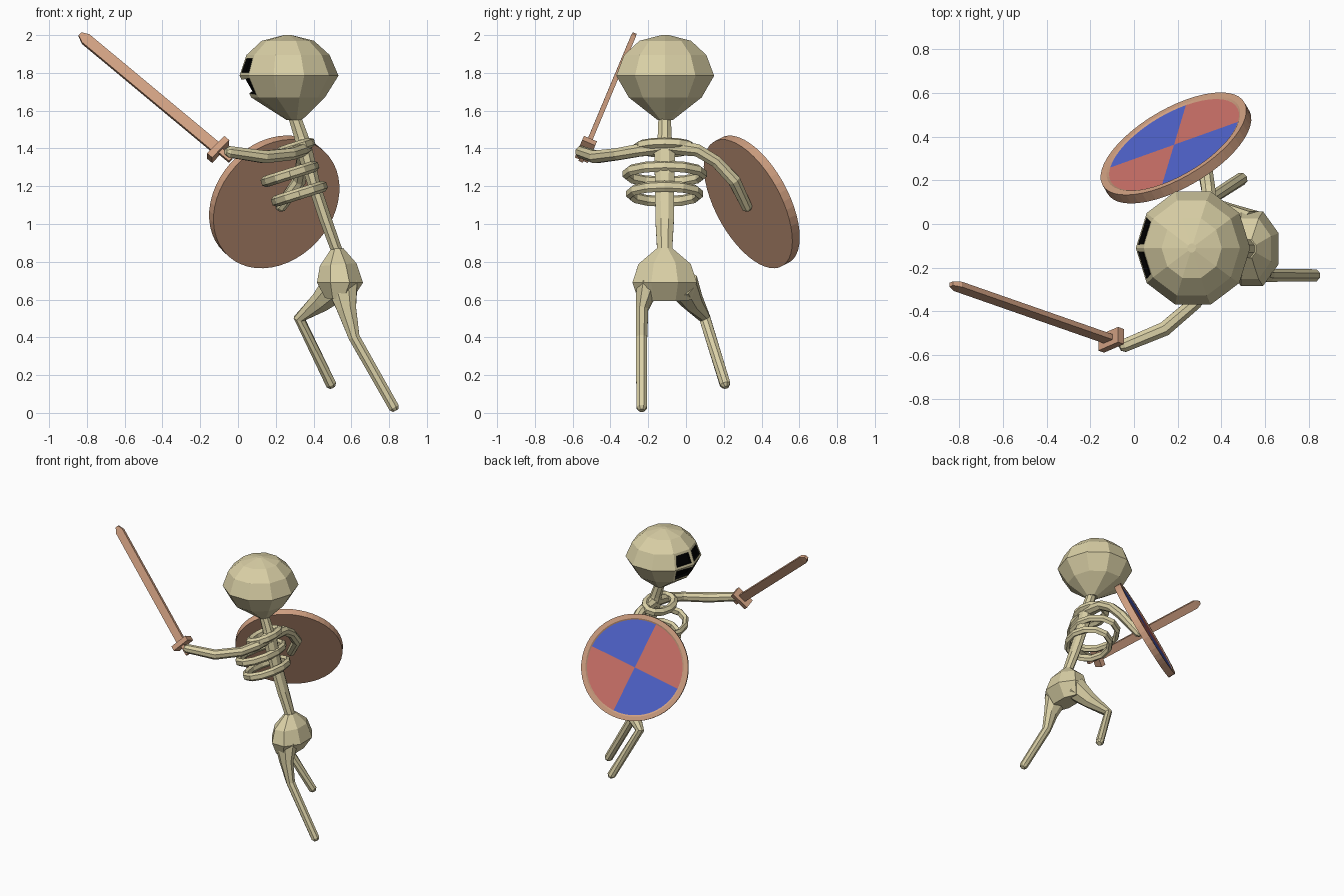
import bpy, bmesh, math
from mathutils import Vector as V, Matrix

if "Cube" in bpy.data.objects:
    bpy.data.objects.remove(bpy.data.objects["Cube"])


def mat(name, *rgb):
    m = bpy.data.materials.new(name)
    m.diffuse_color = (*rgb, 1)
    m.use_nodes = True
    m.node_tree.nodes["Principled BSDF"].inputs["Base Color"].default_value = m.diffuse_color
    return m


BONE = mat("bone", 0.70, 0.63, 0.38)
WOOD = mat("wood", 0.63, 0.35, 0.22)
RED = mat("red", 0.60, 0.165, 0.14)
BLUE = mat("blue", 0.08, 0.127, 0.61)
DARK = mat("dark", 0.0, 0.0, 0.0)


def finish(name, bm, *mats):
    bmesh.ops.recalc_face_normals(bm, faces=bm.faces)
    me = bpy.data.meshes.new(name)
    bm.to_mesh(me)
    bm.free()
    for m in mats:
        me.materials.append(m)
    ob = bpy.data.objects.new(name, me)
    bpy.context.collection.objects.link(ob)
    return ob


def skin(bm, rings, closed=False):
    n = len(rings[0])
    pairs = list(zip(rings, rings[1:])) + ([(rings[-1], rings[0])] if closed else [])
    for a, b in pairs:
        for i in range(n):
            bm.faces.new((a[i], a[(i + 1) % n], b[(i + 1) % n], b[i]))
    if not closed:
        bm.faces.new(rings[0])
        bm.faces.new(rings[-1])


def tube(name, pts, radii, ref=(0, 1, 0), sides=8, closed=False):
    """Bone along a path; each radius is a number or an (across, along ref) pair."""
    bm, rings, n = bmesh.new(), [], len(pts)
    pts = [V(p) for p in pts]
    for i, p in enumerate(pts):
        prev = pts[i - 1] if i or closed else p
        nxt = pts[(i + 1) % n] if i < n - 1 or closed else p
        t = (nxt - p).normalized() + (p - prev).normalized()
        u = V(ref).cross(t).normalized()
        v = t.normalized().cross(u)
        r = radii[i] if isinstance(radii, list) else radii
        a, b = r if isinstance(r, tuple) else (r, r)
        ang = [2 * math.pi * (k + 0.5) / sides for k in range(sides)]
        rings.append([bm.verts.new(p + u * a * math.cos(q) + v * b * math.sin(q)) for q in ang])
    skin(bm, rings, closed)
    return finish(name, bm, BONE)


def limb(name, pts, radii, ref):
    """Tube with a rounded far end."""
    a, b, r = V(pts[-2]), V(pts[-1]), radii[-1]
    d = (b - a).normalized()
    return tube(name, pts[:-1] + [b - d * r * 0.6, b], radii + [r * 0.55], ref)


# Skull: ten-sided lathe, recessed eyes and mouth
bm, rings = bmesh.new(), []
for z, r, cx in [(1.55, .04, .298), (1.67, .195, .265), (1.785, .262, .27),
                 (1.895, .22, .265), (1.97, .138, .264), (2.0, .02, .264)]:
    rings.append([bm.verts.new((cx + r * math.cos(k * math.pi / 5),
                                -.11 + r * 1.04 * math.sin(k * math.pi / 5), z)) for k in range(10)])
skin(bm, rings)
bm.normal_update()
bmesh.ops.recalc_face_normals(bm, faces=bm.faces)


def front_faces(lo, hi):
    return [f for f in bm.faces if lo < f.calc_center_median().z < hi
            and f.calc_center_median().x < .07 and len(f.verts) == 4]


eyes, mouth = front_faces(1.79, 1.89), front_faces(1.68, 1.78)
bmesh.ops.inset_individual(bm, faces=eyes, thickness=.026)
bmesh.ops.inset_region(bm, faces=mouth, thickness=.024)
for f in eyes + mouth:
    f.material_index = 1
for group in (eyes, mouth):
    bmesh.ops.inset_region(bm, faces=group, thickness=.002, depth=-.02)
finish("skull", bm, BONE, DARK)

# Spine and pelvis
Y = -.113
tube("spine", [(.295, Y, 1.58), (.335, Y, 1.46), (.355, Y, 1.38), (.405, Y, 1.2), (.465, Y, 1.02), (.53, Y, .84)],
     [.035, .04, (.045, .06), (.035, .055), (.035, .053), (.032, .042)])
tube("pelvis", [(.525, Y, .87), (.53, Y, .785), (.54, Y, .69), (.53, Y, .60)],
     [(.035, .045), (.105, .15), (.132, .185), (.075, .15)])

# Rib loops, tilted square to the spine
AX = V((.95, 0, .30))
for name, c, rx, ry, r in [("collar_loop", (.305, Y, 1.405), .08, .14, .03),
                           ("upper_rib", (.275, Y, 1.265), .14, .205, (.022, .03)),
                           ("lower_rib", (.325, Y, 1.16), .135, .185, (.022, .03))]:
    ring = [V(c) + AX * rx * math.cos(q) + V((0, ry * math.sin(q), 0))
            for q in [2 * math.pi * k / 12 for k in range(12)]]
    tube(name, ring, r, ref=(-.30, 0, .95), sides=6, closed=True)

# Legs
limb("right_leg", [(.55, -.20, .68), (.575, -.232, .55), (.615, -.235, .40), (.835, -.235, .012)],
     [(.09, .07), (.055, .035), .032, .03], (0, 1, 0))
limb("left_leg", [(.53, -.02, .68), (.44, .035, .59), (.325, .10, .50), (.50, .212, .135)],
     [.09, .06, .032, .03], (0, 1, 0))

# Arms
limb("right_arm", [(.35, -.13, 1.41), (.335, -.25, 1.39), (.28, -.36, 1.37), (.14, -.48, 1.355), (-.065, -.565, 1.385)],
     [.045, .036, .034, .036, .032], (0, 0, 1))
limb("left_arm", [(.35, -.09, 1.41), (.35, .06, 1.39), (.34, .16, 1.33), (.325, .255, 1.23), (.215, .33, 1.075)],
     [.045, .036, .034, .036, .03], (1, 0, 0))

# Sword: blade with clipped tip, guard and grip
D = V((-.745, .26, .62)).normalized()
W = V((.67, .29, .68))
W = (W - D * W.dot(D)).normalized()
T = D.cross(W)
HILT = V((-.105, -.53, 1.395))


def bar(name, sections):
    """Box-section bar along the sword; sections are (distance, width, thickness)."""
    bm = bmesh.new()
    skin(bm, [[bm.verts.new(HILT + D * s + W * w / 2 * i + T * t / 2 * j)
               for i, j in ((-1, -1), (1, -1), (1, 1), (-1, 1))] for s, w, t in sections])
    finish(name, bm, WOOD)


bar("sword_blade", [(0, .06, .026), (.945, .06, .026), (.985, .022, .02)])
bar("sword_guard", [(-.018, .135, .075), (.018, .135, .075)])
bar("sword_grip", [(-.09, .03, .026), (0, .03, .026)])

# Shield: rimmed disc with four coloured quarters
N = V((-.46, .78, .42)).normalized()
P = V((.26, .09, .11))
P = (P - N * P.dot(N)).normalized()
Q = N.cross(P)
C = V((.192, .348, 1.117))
SEG = 48
bm = bmesh.new()


def disc_ring(r, h):
    return [bm.verts.new(C + N * h + (P * math.cos(2 * math.pi * k / SEG)
            + Q * math.sin(2 * math.pi * k / SEG)) * r) for k in range(SEG)]


skin(bm, [disc_ring(.335, .019), disc_ring(.345, .025), disc_ring(.376, .025), disc_ring(.376, -.025)])
front = next(f for f in bm.faces if len(f.verts) == SEG and (f.calc_center_median() - C).dot(N) > 0)
fan = bmesh.ops.poke(bm, faces=[front])["faces"]
for f in fan:
    o = f.calc_center_median() - C
    f.material_index = 1 if o.dot(P) * o.dot(Q) > 0 else 2
finish("shield", bm, WOOD, RED, BLUE)
